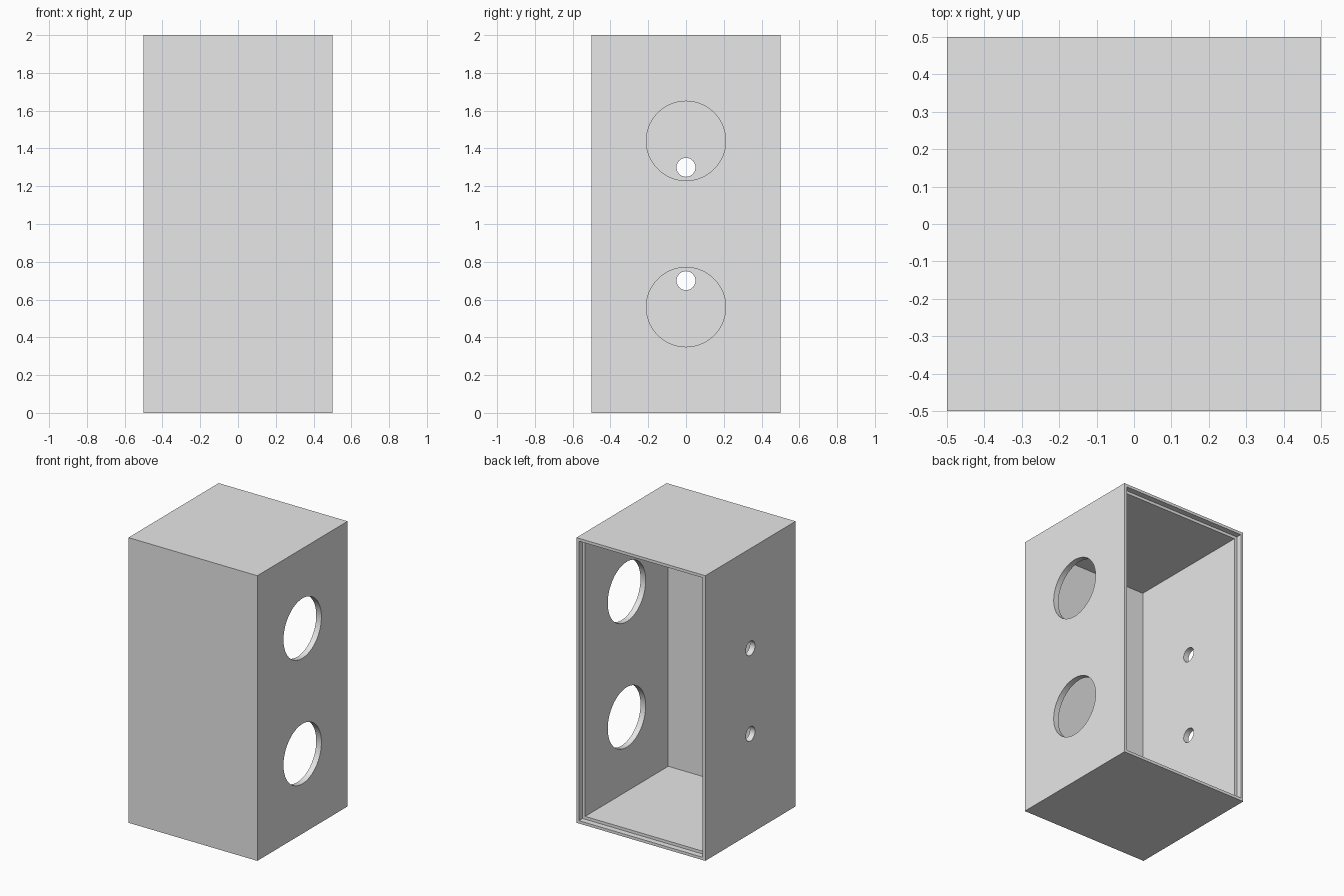
import bpy
from math import pi

old = bpy.data.objects.get("Cube")
if old:
    bpy.data.objects.remove(old, do_unlink=True)

WALL, RIM, REBATE = 0.04, 0.02, 0.04
HALF, HEIGHT = 0.5, 2.0

grey = bpy.data.materials.new("light_grey")
grey.use_nodes = True
grey.diffuse_color = (0.8, 0.8, 0.8, 1)
grey.node_tree.nodes["Principled BSDF"].inputs["Base Color"].default_value = (0.8, 0.8, 0.8, 1)


def box(name, low, high):
    """Axis-aligned box between two corners."""
    centre = [(a + b) / 2 for a, b in zip(low, high)]
    bpy.ops.mesh.primitive_cube_add(size=1, location=centre)
    obj = bpy.context.object
    obj.name = name
    obj.scale = [b - a for a, b in zip(low, high)]
    bpy.ops.object.transform_apply(location=True, rotation=False, scale=True)
    obj.data.materials.append(grey)
    return obj


def hole(name, side, z, radius):
    """Round cutter through one side wall."""
    bpy.ops.mesh.primitive_cylinder_add(vertices=96, radius=radius, depth=0.2,
                                        location=(side * HALF, 0, z),
                                        rotation=(0, pi / 2, 0))
    obj = bpy.context.object
    obj.name = name
    obj.data.materials.append(grey)
    return obj


def opening(name, inset, front, back):
    """Box cutter for the inside, inset equally from sides, top and bottom."""
    edge = HALF - inset
    return box(name, (-edge, front, inset), (edge, back, HEIGHT - inset))


# Cabinet shell, open at the back
cabinet = box("cabinet", (-HALF, -HALF, 0), (HALF, HALF, HEIGHT))

# Cavity and the shallow rebate for the back panel
cutters = [
    opening("cavity_cutter", WALL, -HALF + WALL, HALF + 0.1),
    opening("rebate_cutter", RIM, HALF - REBATE, HALF + 0.2),
]

# Large openings on the left side, small ones on the right side
for label, sign in (("upper", 1), ("lower", -1)):
    cutters.append(hole(label + "_large_cutter", 1, 1 + sign * 0.44, 0.21))
    cutters.append(hole(label + "_small_cutter", -1, 1 + sign * 0.3, 0.05))

# Cut everything out of the shell, then drop the cutters
bpy.context.view_layer.objects.active = cabinet
for cutter in cutters:
    mod = cabinet.modifiers.new(cutter.name, "BOOLEAN")
    mod.operation = "DIFFERENCE"
    mod.solver = "EXACT"
    mod.object = cutter
    bpy.ops.object.modifier_apply(modifier=mod.name)
    bpy.data.objects.remove(cutter, do_unlink=True)

# Smooth hole walls, sharp box edges
bpy.ops.object.select_all(action="DESELECT")
cabinet.select_set(True)
bpy.context.view_layer.objects.active = cabinet
bpy.ops.object.shade_smooth_by_angle(angle=pi / 6)
